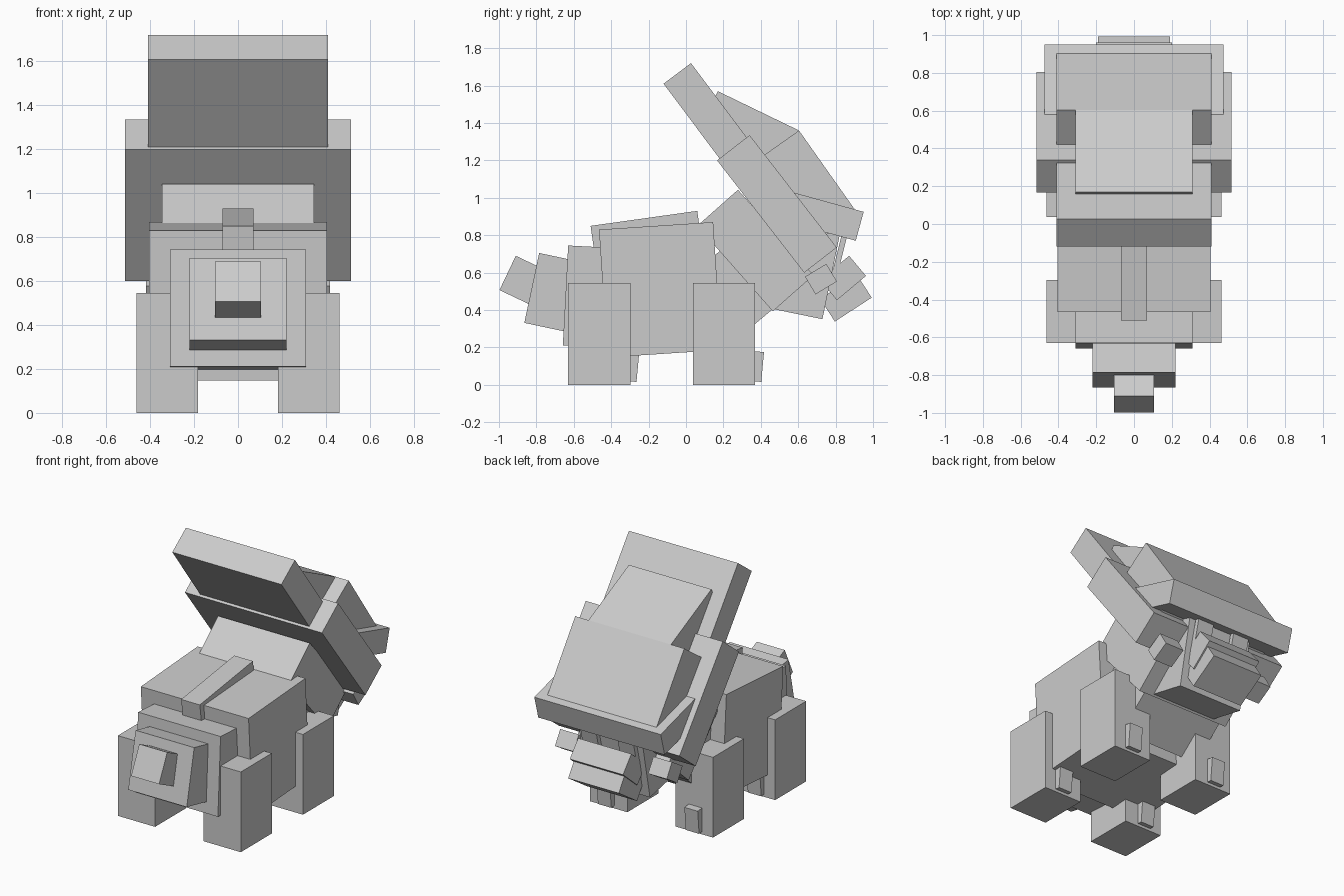
import bpy
import bmesh
from mathutils import Vector

cube = bpy.data.objects.get("Cube")
if cube:
    bpy.data.objects.remove(cube, do_unlink=True)

grey = bpy.data.materials.new("light_grey")
grey.use_nodes = True
COLOUR = (0.6, 0.6, 0.6, 1)
grey.diffuse_color = COLOUR
grey.node_tree.nodes["Principled BSDF"].inputs["Base Color"].default_value = COLOUR


def block(name, back, front, depth, half_width, x=0.0):
    """Box whose top edge runs back -> front in (y, z); depth goes square to it."""
    a, b = Vector(back), Vector(front)
    along = (b - a).normalized()
    down = Vector((along.y, -along.x)) * depth
    profile = [a, b, b + down, a + down]
    bm = bmesh.new()
    face = bm.faces.new([bm.verts.new((x - half_width, p.x, p.y)) for p in profile])
    side = bmesh.ops.extrude_face_region(bm, geom=[face])
    moved = [v for v in side["geom"] if isinstance(v, bmesh.types.BMVert)]
    bmesh.ops.translate(bm, verts=moved, vec=(2 * half_width, 0, 0))
    bmesh.ops.recalc_face_normals(bm, faces=bm.faces)
    mesh = bpy.data.meshes.new(name)
    bm.to_mesh(mesh)
    bm.free()
    mesh.materials.append(grey)
    obj = bpy.data.objects.new(name, mesh)
    bpy.context.collection.objects.link(obj)
    return obj


def pair(name, back, front, depth, half_width, x):
    for label, s in (("left", 1), ("right", -1)):
        block(f"{label}_{name}", back, front, depth, half_width, s * x)


# Trunk and tail
block("body", (-.465, .83), (.145, .87), .685, .405)
block("back_ridge", (-.51, .85), (.06, .93), .12, .07)
block("rump", (-.63, .745), (-.33, .729), .535, .31)
block("tail_base", (-.785, .705), (-.55, .655), .382, .22)
block("tail_tip", (-.91, .69), (-.70, .59), .203, .105)

# Neck and chest
block("neck", (.06, .85), (.278, 1.043), .61, .345)
block("chest", (-.03, .54), (.195, .727), .42, .3)

# Neck frill and crest
block("frill_top", (-.12, 1.61), (.027, 1.72), .75, .41)
block("frill_base", (.166, 1.20), (.34, 1.335), .76, .515)
block("crest_top", (.17, 1.57), (.604, 1.36), .225, .31)
block("crest_back", (.42, 1.23), (.604, 1.36), .54, .41)
block("brow", (.58, 1.027), (.95, .925), .16, .475)

# Head
block("head", (.45, .97), (.84, .89), .55, .24)
block("nose", (.717, .56), (.872, .69), .14, .2)
block("beak", (.717, .46), (.914, .588), .145, .19)
pair("cheek", (.636, .578), (.75, .647), .11, .07, .35)
pair("eye", (.86, .79), (.81, .59), .03, .06, .14)

# Legs, each with one toe
for label, y in (("tail_side", -.63), ("head_side", .037)):
    pair(f"{label}_leg", (y, .545), (y + .333, .545), .545, .14, .322)
    pair(f"{label}_toe", (y + .25, .187), (y + .38, .175), .16, .05, .33)
